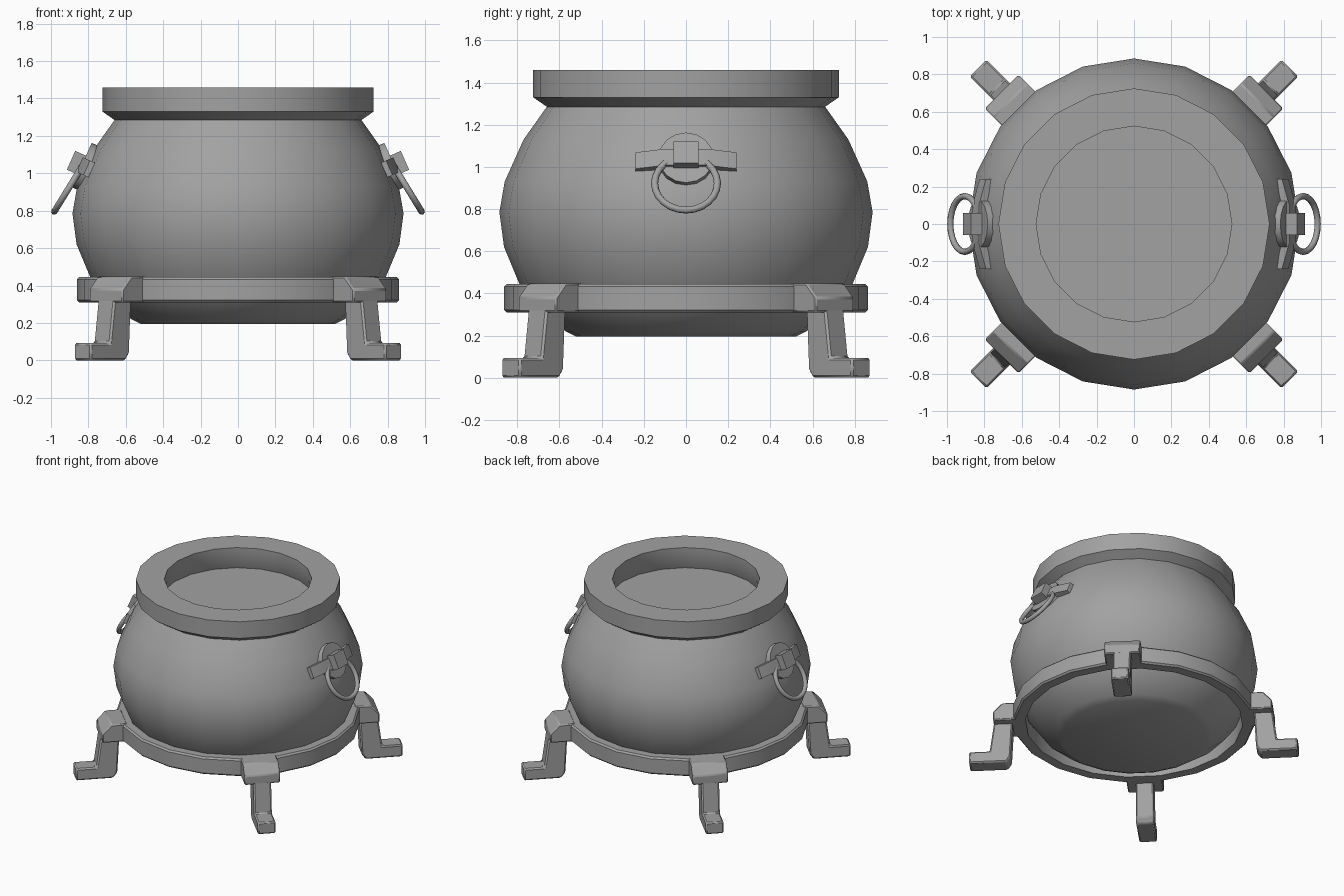
import bpy, bmesh
from math import sin, cos, pi, radians
from mathutils import Matrix, Vector

cube = bpy.data.objects.get("Cube")
if cube:
    bpy.data.objects.remove(cube, do_unlink=True)

iron = bpy.data.materials.new("grey_iron")
iron.use_nodes = True
grey = (0.36, 0.36, 0.36, 1)
iron.diffuse_color = grey
iron.node_tree.nodes["Principled BSDF"].inputs["Base Color"].default_value = grey


def finish(name, bm, bevel=0):
    """Turn a bmesh into a shaded object, with an optional edge bevel."""
    bmesh.ops.remove_doubles(bm, verts=bm.verts, dist=0.0001)
    bmesh.ops.recalc_face_normals(bm, faces=bm.faces)
    mesh = bpy.data.meshes.new(name)
    bm.to_mesh(mesh)
    bm.free()
    mesh.materials.append(iron)
    obj = bpy.data.objects.new(name, mesh)
    bpy.context.collection.objects.link(obj)
    if bevel:
        mod = obj.modifiers.new("soft_edges", "BEVEL")
        mod.width = bevel
        mod.segments = 1
        mod.limit_method = "ANGLE"
    bpy.ops.object.select_all(action="DESELECT")
    obj.select_set(True)
    bpy.context.view_layer.objects.active = obj
    bpy.ops.object.shade_smooth_by_angle(angle=radians(30))
    return obj


def lathe(name, profile, closed=False):
    """Spin a (radius, height) profile around the z axis."""
    bm = bmesh.new()
    verts = [bm.verts.new((r, 0, z)) for r, z in profile]
    edges = [bm.edges.new(pair) for pair in zip(verts, verts[1:])]
    if closed:
        edges.append(bm.edges.new((verts[-1], verts[0])))
    bmesh.ops.spin(bm, geom=verts + edges, cent=(0, 0, 0), axis=(0, 0, 1),
                   angle=2 * pi, steps=20)
    return finish(name, bm)


def prism(name, points, low, high, frame, bevel=0):
    """Extrude a flat outline from low to high along the frame's third axis."""
    bm = bmesh.new()
    face = bm.faces.new([bm.verts.new((a, b, low)) for a, b in points])
    out = bmesh.ops.extrude_face_region(bm, geom=[face])
    moved = [v for v in out["geom"] if isinstance(v, bmesh.types.BMVert)]
    bmesh.ops.translate(bm, verts=moved, vec=(0, 0, high - low))
    bm.transform(frame)
    return finish(name, bm, bevel)


def axes(a, b, c, origin=(0, 0, 0)):
    """Frame with the given axis directions and origin."""
    frame = Matrix((a, b, c)).transposed().to_4x4()
    frame.translation = Vector(origin)
    return frame


# Pot: rounded belly, heavy rim and the flat surface inside the mouth
lathe("pot", [
    (0, 0.195), (0.52, 0.195), (0.57, 0.22), (0.69, 0.31), (0.79, 0.445),
    (0.863, 0.62), (0.885, 0.785), (0.86, 0.93), (0.77, 1.13), (0.66, 1.285),
    (0.725, 1.33), (0.725, 1.46), (0.523, 1.46), (0.523, 1.375),
    (0.55, 1.29), (0, 1.29)])

# Stand ring with chamfered edges
lathe("stand_ring", [
    (0.777, 0.31), (0.85, 0.31), (0.862, 0.322), (0.862, 0.433),
    (0.85, 0.445), (0.777, 0.445)], closed=True)

# Four diagonal legs, each with a bracket on the ring
leg_outline = [(0.865, 0.33), (0.88, 0.04), (0.91, 0), (1.178, 0),
               (1.178, 0.093), (1.03, 0.093), (0.998, 0.33)]
bracket_outline = [(0.82, 0.31), (1.0, 0.31), (1.0, 0.38),
                   (0.935, 0.448), (0.82, 0.448)]
corners = ("back_left", "back_right", "front_right", "front_left")
for i, corner in enumerate(corners):
    t = radians(45 + 90 * i)
    frame = axes((cos(t), sin(t), 0), (0, 0, 1), (sin(t), -cos(t), 0))
    prism(corner + "_leg", leg_outline, -0.064, 0.064, frame, 0.01)
    prism(corner + "_bracket", bracket_outline, -0.128, 0.128, frame, 0.008)

# Handles: round plate, bent bar, lug and hanging ring on each side
tilt = radians(24)
disc_outline = [(0.13 * cos(k * pi / 8), 0.13 * sin(k * pi / 8))
                for k in range(16)]
bar_outline = [(-0.24, -0.045), (-0.1, -0.01), (0.1, -0.01), (0.24, -0.045),
               (0.24, -0.008), (0.1, 0.034), (-0.1, 0.034), (-0.24, -0.008)]
lug_outline = [(-0.06, -0.055), (0.06, -0.055), (0.06, 0.055), (-0.06, 0.055)]
for side, s in (("left", 1), ("right", -1)):
    out = (s * cos(tilt), 0, sin(tilt))
    up = (-s * sin(tilt), 0, cos(tilt))
    across = (0, 1, 0)
    origin = (s * 0.815, 0, 1.035)
    flat = axes(across, up, out, origin)
    prism(side + "_handle_plate", disc_outline, -0.03, 0.022, flat)
    prism(side + "_handle_lug", lug_outline, 0.0, 0.085, flat)
    prism(side + "_handle_bar", bar_outline, -0.045, 0.04,
          axes(across, out, up, origin))
    bpy.ops.mesh.primitive_torus_add(
        major_radius=0.149, minor_radius=0.017, major_segments=24,
        minor_segments=8, location=(s * 0.904, 0, 0.922),
        rotation=(0, s * radians(90 - 31.6), 0))
    ring = bpy.context.object
    ring.name = side + "_handle_ring"
    ring.data.materials.append(iron)
    bpy.ops.object.shade_smooth_by_angle(angle=radians(50))
